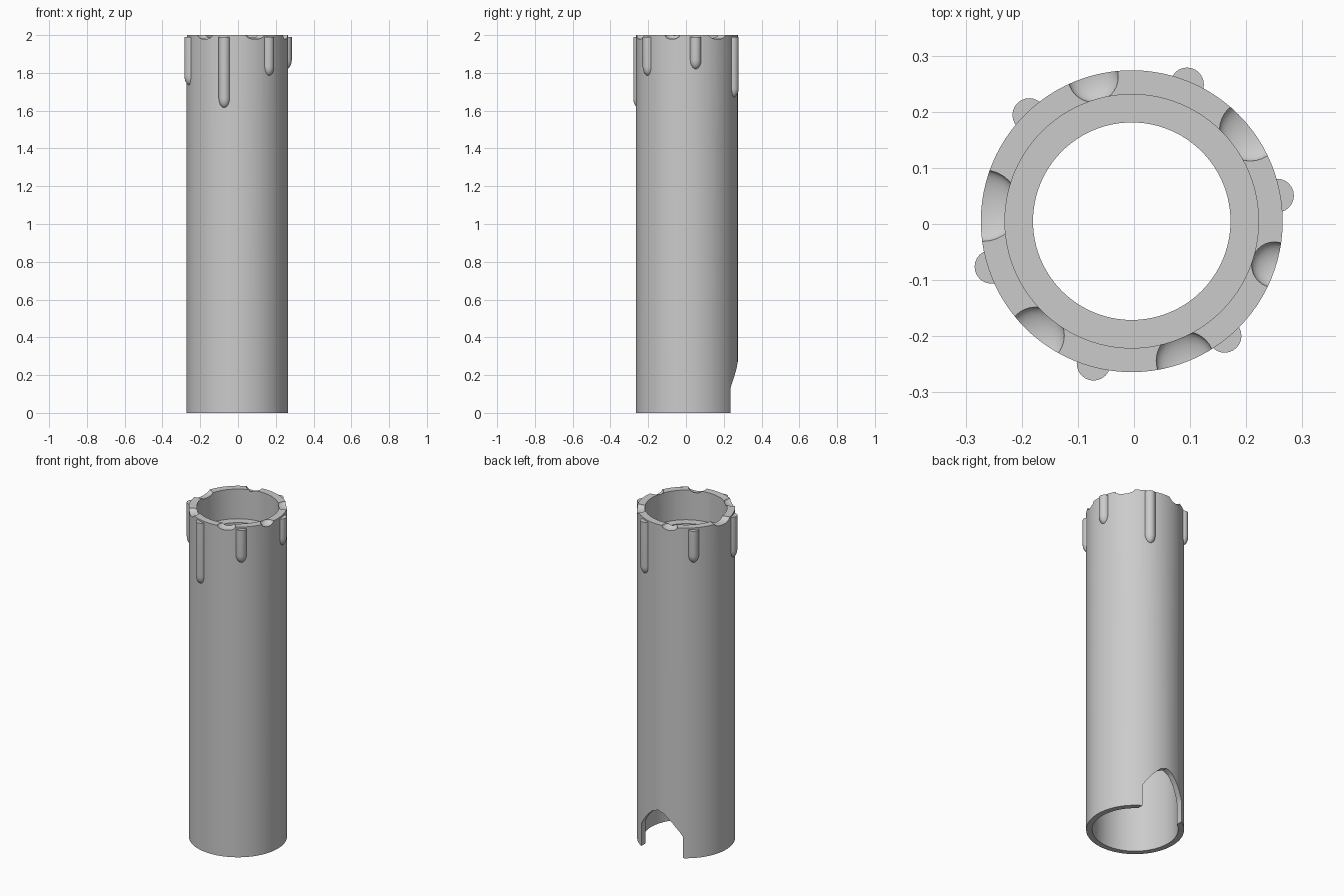
import bpy, bmesh, math
from mathutils import Matrix, Vector

cube = bpy.data.objects.get("Cube")
if cube:
    bpy.data.objects.remove(cube, do_unlink=True)

CENTER = Vector((-0.004, 0.005, 0))
RADIUS = 0.269

grey = bpy.data.materials.new("plain_grey")
grey.use_nodes = True
GREY = (0.6, 0.6, 0.6, 1)
grey.diffuse_color = GREY
grey.node_tree.nodes["Principled BSDF"].inputs["Base Color"].default_value = GREY


def make_object(name, bm):
    bmesh.ops.recalc_face_normals(bm, faces=bm.faces)
    mesh = bpy.data.meshes.new(name)
    bm.to_mesh(mesh)
    bm.free()
    mesh.materials.append(grey)
    ob = bpy.data.objects.new(name, mesh)
    bpy.context.collection.objects.link(ob)
    ob.location = CENTER
    return ob


def lathe(bm, profile, steps, closed, offset=Vector()):
    """Spin an (r, z) profile around a vertical axis."""
    verts = [bm.verts.new((r, 0, z)) for r, z in profile]
    edges = [bm.edges.new(p) for p in zip(verts, verts[1:])]
    if closed:
        edges.append(bm.edges.new((verts[-1], verts[0])))
    before = set(bm.verts) - set(verts)
    bmesh.ops.spin(bm, geom=verts + edges, cent=(0, 0, 0), axis=(0, 0, 1),
                   angle=math.tau, steps=steps, use_merge=True)
    new = [v for v in bm.verts if v not in before]
    bmesh.ops.remove_doubles(bm, verts=new, dist=1e-5)
    new = [v for v in bm.verts if v not in before]
    bmesh.ops.translate(bm, verts=new, vec=offset)


def polar(angle, r, z=0):
    a = math.radians(angle)
    return Vector((r * math.cos(a), r * math.sin(a), z))


def finish(ob):
    bpy.ops.object.select_all(action="DESELECT")
    ob.select_set(True)
    bpy.context.view_layer.objects.active = ob
    bpy.ops.object.shade_smooth_by_angle(angle=math.radians(35))


def cut(ob, cutter):
    mod = ob.modifiers.new("cut", "BOOLEAN")
    mod.operation = "DIFFERENCE"
    mod.solver = "EXACT"
    mod.object = cutter
    bpy.context.view_layer.objects.active = ob
    bpy.ops.object.modifier_apply(modifier=mod.name)
    bpy.data.objects.remove(cutter, do_unlink=True)


# Hollow sleeve with an inner ledge below the rim
bm = bmesh.new()
lathe(bm, [(RADIUS, 0), (RADIUS, 2), (0.226, 2), (0.226, 1.82),
           (0.176, 1.82), (0.176, 1.77), (0.236, 1.77), (0.236, 0)], 96, True)
sleeve = make_object("candle_sleeve", bm)

# Pointed arch notch at the back of the base
half = [(0.139, -0.1), (0.139, 0.13), (0.125, 0.157), (0.083, 0.212), (0.04, 0.254)]
outline = half + [(0, 0.27)] + [(-x, z) for x, z in reversed(half)]
bm = bmesh.new()
face = bm.faces.new([bm.verts.new((x, 0.1, z)) for x, z in outline])
ext = bmesh.ops.extrude_face_region(bm, geom=[face])
bmesh.ops.translate(bm, vec=(0, 0.3, 0),
                    verts=[g for g in ext["geom"] if isinstance(g, bmesh.types.BMVert)])
cut(sleeve, make_object("notch_cutter", bm))

# Melted dents in the rim: angle, radius
bm = bmesh.new()
for angle, size in [(105, 0.045), (37.5, 0.055), (-17, 0.041),
                    (-69, 0.052), (230, 0.051), (174, 0.064)]:
    place = Matrix.Translation(polar(angle, 0.266, 2.001))
    bmesh.ops.create_uvsphere(bm, u_segments=32, v_segments=16, radius=1,
                              matrix=place @ Matrix.Diagonal((size, size, 0.023, 1)))
cut(sleeve, make_object("dent_cutter", bm))
finish(sleeve)

# Wax drips: angle, height of the tip
DRIP = 0.03
for i, (angle, tip) in enumerate([(68, 1.67), (10, 1.82), (-51, 1.785),
                                  (-105, 1.615), (198, 1.735), (134, 1.79)]):
    bm = bmesh.new()
    bullet = [(DRIP * math.sin(t), tip + 0.05 * (1 - math.cos(t)))
              for t in (math.pi / 2 * k / 6 for k in range(7))]
    lathe(bm, bullet + [(DRIP, 1.99), (0, 1.99)], 24, False, polar(angle, 0.263))
    finish(make_object(f"wax_drip_{i + 1}", bm))
